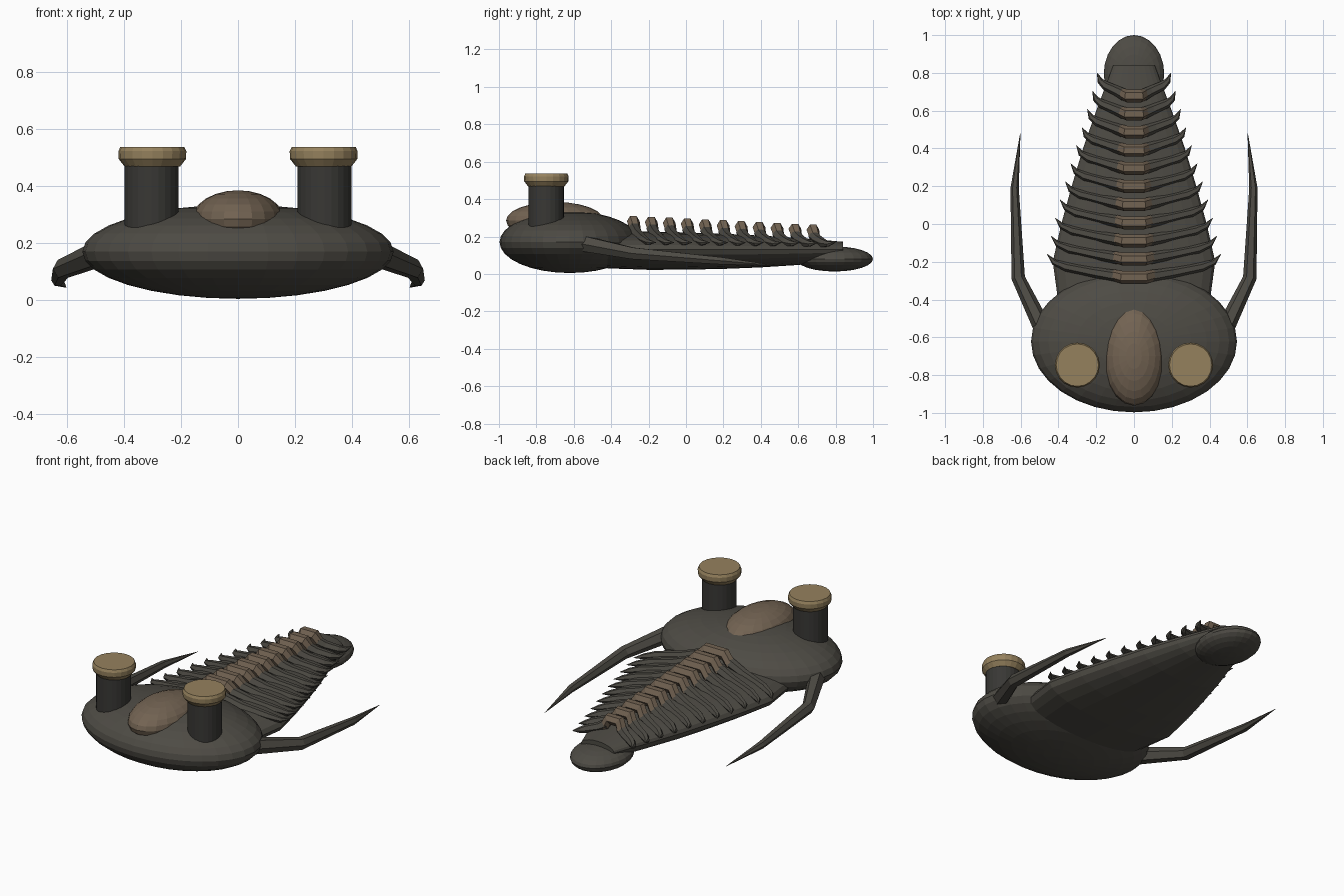
import bpy, bmesh, math
from mathutils import Vector

if "Cube" in bpy.data.objects:
    bpy.data.objects.remove(bpy.data.objects["Cube"])


def material(name, rgb):
    m = bpy.data.materials.new(name)
    m.diffuse_color = (*rgb, 1)
    m.use_nodes = True
    m.node_tree.nodes["Principled BSDF"].inputs["Base Color"].default_value = m.diffuse_color
    return m


SHELL = material("shell", (0.075, 0.07, 0.058))
STALK = material("stalk", (0.04, 0.039, 0.035))
LOBE = material("lobe", (0.17, 0.125, 0.085))
LENS = material("lens", (0.30, 0.22, 0.11))


def finish(bm, name, mat):
    bmesh.ops.recalc_face_normals(bm, faces=bm.faces)
    me = bpy.data.meshes.new(name)
    bm.to_mesh(me)
    bm.free()
    me.materials.append(mat)
    ob = bpy.data.objects.new(name, me)
    bpy.context.collection.objects.link(ob)
    return ob


def ellipsoid(name, centre, radii, mat, seg=24, rings=12):
    bm = bmesh.new()
    bmesh.ops.create_uvsphere(bm, u_segments=seg, v_segments=rings, radius=1)
    for v in bm.verts:
        v.co = Vector(c + r * p for c, r, p in zip(centre, radii, v.co))
    return finish(bm, name, mat)


def loft(name, rings, mat):
    """Skin equal-sized rings of points and cap both ends."""
    bm = bmesh.new()
    loops = [[bm.verts.new(p) for p in ring] for ring in rings]
    n = len(loops[0])
    for a, b in zip(loops, loops[1:]):
        for i in range(n):
            j = (i + 1) % n
            bm.faces.new((a[i], a[j], b[j], b[i]))
    bm.faces.new(loops[0])
    bm.faces.new(loops[-1])
    return finish(bm, name, mat)


def tube(name, path, mat, sides=6):
    """Tapered tube along (x, y, z, radius) points."""
    pts = [Vector(p[:3]) for p in path]
    rings = []
    for i, p in enumerate(pts):
        t = (pts[min(i + 1, len(pts) - 1)] - pts[max(i - 1, 0)]).normalized()
        side = t.cross(Vector((0, 0, 1))).normalized()
        up = side.cross(t)
        r = max(path[i][3], 0.001)
        rings.append([p + r * (math.cos(a) * side + math.sin(a) * up)
                      for a in (2 * math.pi * k / sides for k in range(sides))])
    return loft(name, rings, mat)


def turned(name, x, y, profile, mat, sides=24):
    """Vertical turned part from (radius, z) pairs."""
    return loft(name, [[(x + r * math.cos(2 * math.pi * k / sides),
                         y + r * math.sin(2 * math.pi * k / sides), z)
                        for k in range(sides)] for r, z in profile], mat)


# Head shield, central head lobe and tail shield
ellipsoid("head_shield", (0, -0.622, 0.17), (0.545, 0.375, 0.165), SHELL, 32, 16)
ellipsoid("head_lobe", (0, -0.70, 0.285), (0.16, 0.262, 0.1), LOBE, 20, 12)
ellipsoid("tail_shield", (0, 0.795, 0.08), (0.16, 0.205, 0.067), SHELL)

# Tapered body: y, half width, mid height, rise, drop
sections = [(-0.42, 0.40, 0.13, 0.095, 0.10), (-0.2, 0.43, 0.13, 0.097, 0.108),
            (0.0, 0.385, 0.13, 0.092, 0.107), (0.2, 0.33, 0.13, 0.085, 0.103),
            (0.4, 0.27, 0.13, 0.075, 0.095), (0.6, 0.20, 0.13, 0.063, 0.082),
            (0.84, 0.11, 0.13, 0.042, 0.06)]
body = []
for y, w, z, up, down in sections:
    ring = []
    for k in range(24):
        a = 2 * math.pi * k / 24
        s = math.sin(a)
        ring.append((w * math.cos(a), y, z + s * (up if s > 0 else down)))
    body.append(ring)
loft("body", body, SHELL)

# Eleven body segments: raised lobe plus swept-back ribs ending in points
for i in range(11):
    f = i / 10
    y = -0.282 + 0.096 * i
    w = 0.46 - 0.265 * f - 0.03 * math.sin(math.pi * f) * (f - 0.75)
    b = 0.112 - 0.05 * f
    top = 0.292 - 0.045 * f
    tube(f"axis_lobe_{i + 1}",
         [(-b, y + 0.012, top - 0.06, 0.03), (-b * 0.55, y, top - 0.01, 0.034),
          (b * 0.55, y, top - 0.01, 0.034), (b, y + 0.012, top - 0.06, 0.03)], LOBE)
    for s, label in ((1, "right"), (-1, "left")):
        tube(f"rib_{label}_{i + 1}",
             [(s * b * 0.8, y + 0.005, top - 0.045, 0.032),
              (s * w * 0.45, y + 0.025, 0.212 - 0.03 * f, 0.028),
              (s * w * 0.78, y + 0.055, 0.185 - 0.02 * f, 0.024),
              (s * w * 0.92, y + 0.08, 0.17 - 0.01 * f, 0.016),
              (s * w, y + 0.122, 0.168, 0)], SHELL)

for s, label in ((1, "right"), (-1, "left")):
    # Eye stalks with chamfered lens caps
    turned(f"eye_stalk_{label}", s * 0.303, -0.748, [(0.095, 0.2), (0.095, 0.49)], STALK)
    turned(f"eye_cap_{label}", s * 0.3, -0.747,
           [(0.097, 0.468), (0.118, 0.495), (0.119, 0.522), (0.112, 0.537)], LENS, 20)
    # Long cheek spines sweeping back from the head
    tube(f"cheek_spine_{label}",
         [(s * 0.48, -0.56, 0.165, 0.048), (s * 0.613, -0.285, 0.11, 0.036),
          (s * 0.632, 0.19, 0.07, 0.022), (s * 0.602, 0.48, 0.045, 0)], SHELL)
